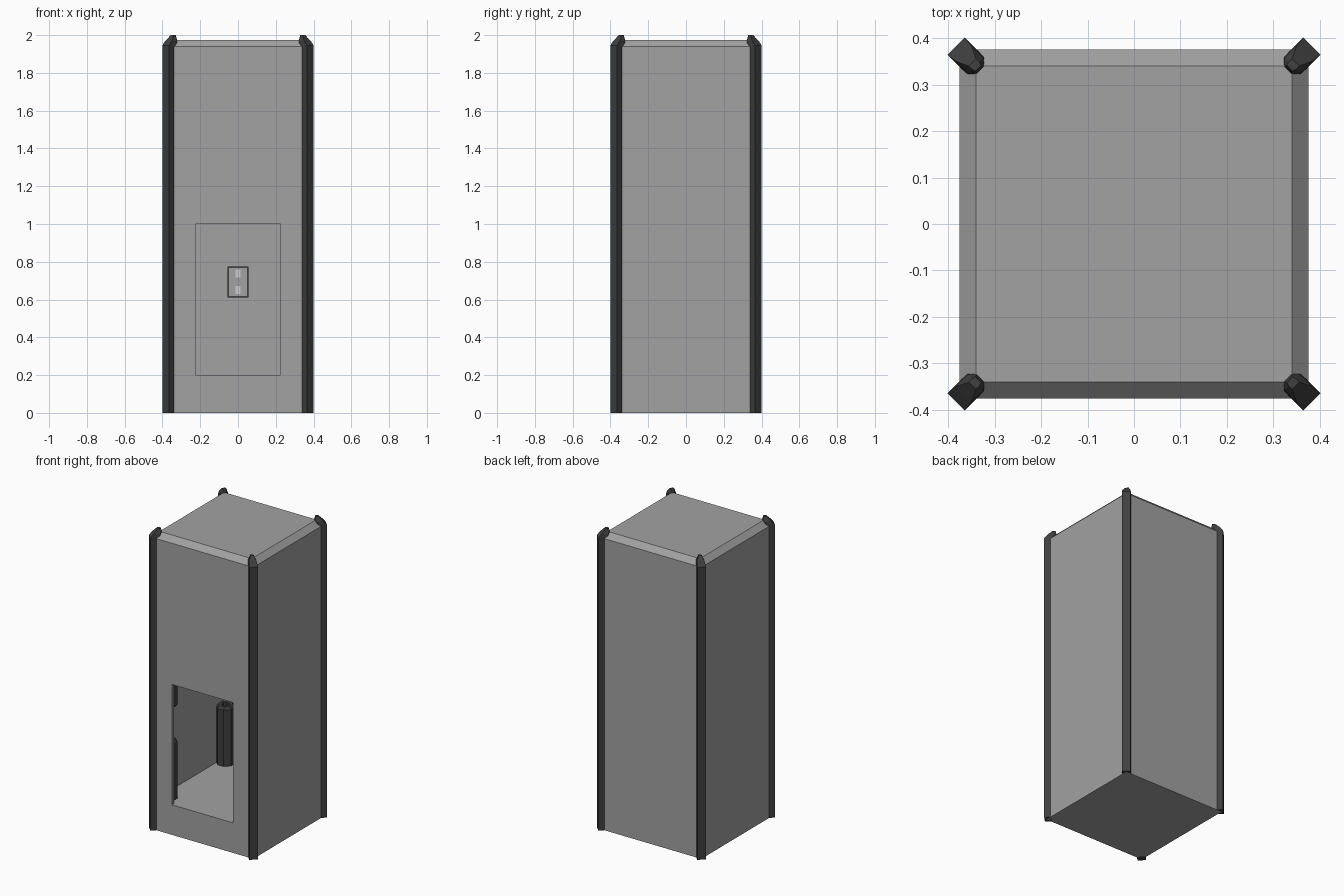
import bpy, bmesh, math
from mathutils import Matrix

if "Cube" in bpy.data.objects:
    bpy.data.objects.remove(bpy.data.objects["Cube"])


def material(name, v):
    m = bpy.data.materials.new(name)
    m.diffuse_color = (v, v, v, 1)
    m.use_nodes = True
    m.node_tree.nodes["Principled BSDF"].inputs["Base Color"].default_value = m.diffuse_color
    return m


grey = material("grey_metal", 0.36)
dark = material("dark_metal", 0.05)
pale = material("pale_light", 0.8)


def finish(bm, name, mat=None):
    bmesh.ops.recalc_face_normals(bm, faces=bm.faces)
    me = bpy.data.meshes.new(name)
    bm.to_mesh(me)
    bm.free()
    ob = bpy.data.objects.new(name, me)
    bpy.context.collection.objects.link(ob)
    if mat:
        me.materials.append(mat)
    return ob


def loft(name, rings, mat=None, matrix=Matrix()):
    """Skin a list of equal-length point rings and cap both ends."""
    bm = bmesh.new()
    vs = [[bm.verts.new(p) for p in ring] for ring in rings]
    n = len(rings[0])
    for a, b in zip(vs, vs[1:]):
        for i in range(n):
            j = (i + 1) % n
            bm.faces.new((a[i], a[j], b[j], b[i]))
    bm.faces.new(vs[0])
    bm.faces.new(vs[-1])
    bm.transform(matrix)
    return finish(bm, name, mat)


def square(h, z):
    return [(-h, -h, z), (h, -h, z), (h, h, z), (-h, h, z)]


def box(name, x0, x1, y0, y1, z0, z1, mat=None):
    ring = [(x0, y0), (x1, y0), (x1, y1), (x0, y1)]
    return loft(name, [[(x, y, z) for x, y in ring] for z in (z0, z1)], mat)


# Body: tall case with a chamfered top, hollowed behind the front opening
body = loft("body", [square(0.375, 0), square(0.375, 1.94), square(0.34, 1.975)], grey)
cutters = [box("chamber_cutter", -0.35, 0.35, -0.35, 0.35, 0.2, 1.2, grey),
           box("opening_cutter", -0.225, 0.225, -0.5, -0.3, 0.2, 1.0, grey)]
for c in cutters:
    m = body.modifiers.new(c.name, 'BOOLEAN')
    m.operation = 'DIFFERENCE'
    m.solver = 'EXACT'
    m.object = c
    c.hide_render = True
    c.hide_set(True)


# Corner posts: section across the diagonal, folded over the top chamfer
def post_ring(z, outer, w, mid, inner, wi):
    return [(outer, -w, z), (outer, w, z), (mid, w, z),
            (inner, wi, z), (inner, -wi, z), (mid, -w, z)]


post = [post_ring(0, 0.541, 0.026, 0.498, 0.497, 0.012),
        post_ring(1.935, 0.541, 0.026, 0.498, 0.497, 0.012),
        post_ring(1.945, 0.541, 0.026, 0.482, 0.467, 0.011),
        post_ring(1.97, 0.520, 0.024, 0.482, 0.467, 0.011),
        post_ring(2.0, 0.492, 0.011, 0.482, 0.474, 0.009)]


# Chamber tubes: octagonal, bevelled rim with a recessed socket
def octagon(r, z):
    return [(r * math.cos(a), r * math.sin(a), z)
            for a in (math.pi / 8 + k * math.pi / 4 for k in range(8))]


tube = [octagon(0.058, 0), octagon(0.058, 0.375), octagon(0.046, 0.39),
        octagon(0.026, 0.39), octagon(0.026, 0.36)]

for k in range(4):
    turn = math.pi / 4 + k * math.pi / 2
    loft(f"corner_post_{k}", post, dark, Matrix.Rotation(turn, 4, 'Z'))
    x = math.copysign(0.303, math.cos(turn))
    y = math.copysign(0.303, math.sin(turn))
    loft(f"lower_tube_{k}", tube, dark, Matrix.Translation((x, y, 0.2)))
    loft(f"upper_tube_{k}", tube, dark,
         Matrix.Translation((x, y, 1.2)) @ Matrix.Scale(-1, 4, (0, 0, 1)))

# Control plate on the chamber's back wall
box("plate_frame", -0.055, 0.055, 0.335, 0.352, 0.61, 0.775, dark)
box("plate_face", -0.047, 0.047, 0.332, 0.345, 0.618, 0.767, grey)
for i, z in enumerate((0.65, 0.737)):
    box(f"plate_light_{i}", -0.013, 0.013, 0.328, 0.34, z - 0.021, z + 0.021, pale)
